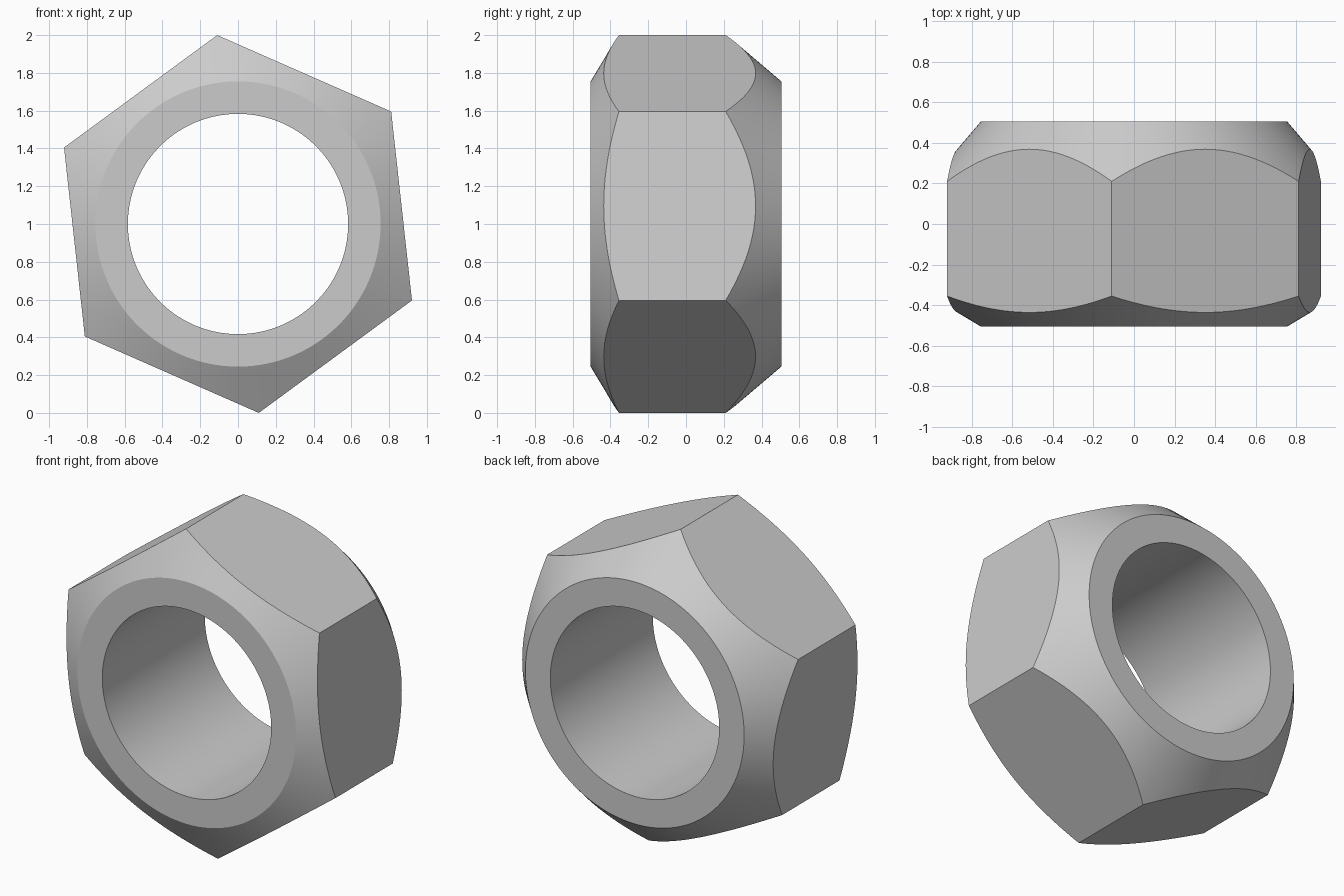
import bpy, bmesh, math

if "Cube" in bpy.data.objects:
    bpy.data.objects.remove(bpy.data.objects["Cube"])

HOLE, FACE, CORNER = 0.583, 0.755, 1.006   # hole, flat ring and hexagon corner radii
FRONT, BACK = -0.505, 0.505                # end faces
FRONT_CORNER, BACK_CORNER = -0.355, 0.21   # chamfer depth at the corners
TURN = math.radians(6.28)                  # tilt of the hexagon
SEGMENTS = 144


def hex_radius(a):
    """Distance from the axis to the hexagon side, a measured from a corner."""
    off = a % (math.pi / 3) - math.pi / 6
    return CORNER * math.cos(math.pi / 6) / math.cos(off)


def chamfer(r, end, corner):
    """Depth of the conical chamfer at radius r."""
    return end + (corner - end) * (r - FACE) / (CORNER - FACE)


# Closed radial profile swept around the y axis, following the hexagon
bm = bmesh.new()
sections = []
for i in range(SEGMENTS):
    a = 2 * math.pi * i / SEGMENTS
    r = hex_radius(a + 1e-9)
    profile = [(HOLE, FRONT), (FACE, FRONT), (r, chamfer(r, FRONT, FRONT_CORNER)),
               (r, chamfer(r, BACK, BACK_CORNER)), (FACE, BACK), (HOLE, BACK)]
    d = a + math.pi / 2 + TURN
    sections.append([bm.verts.new((p * math.cos(d), y, 1 + p * math.sin(d)))
                     for p, y in profile])
for i, s in enumerate(sections):
    t = sections[(i + 1) % SEGMENTS]
    for j in range(6):
        k = (j + 1) % 6
        bm.faces.new((s[j], s[k], t[k], t[j]))
bmesh.ops.recalc_face_normals(bm, faces=bm.faces[:])

mesh = bpy.data.meshes.new("hex_nut")
bm.to_mesh(mesh)
bm.free()
nut = bpy.data.objects.new("hex_nut", mesh)
bpy.context.collection.objects.link(nut)

# Plain grey metal
steel = bpy.data.materials.new("grey_steel")
steel.diffuse_color = (0.6, 0.6, 0.6, 1)
steel.use_nodes = True
steel.node_tree.nodes["Principled BSDF"].inputs["Base Color"].default_value = steel.diffuse_color
mesh.materials.append(steel)

# Smooth chamfers and bore, crisp edges
bpy.context.view_layer.objects.active = nut
nut.select_set(True)
bpy.ops.object.shade_smooth_by_angle(angle=math.radians(25))
